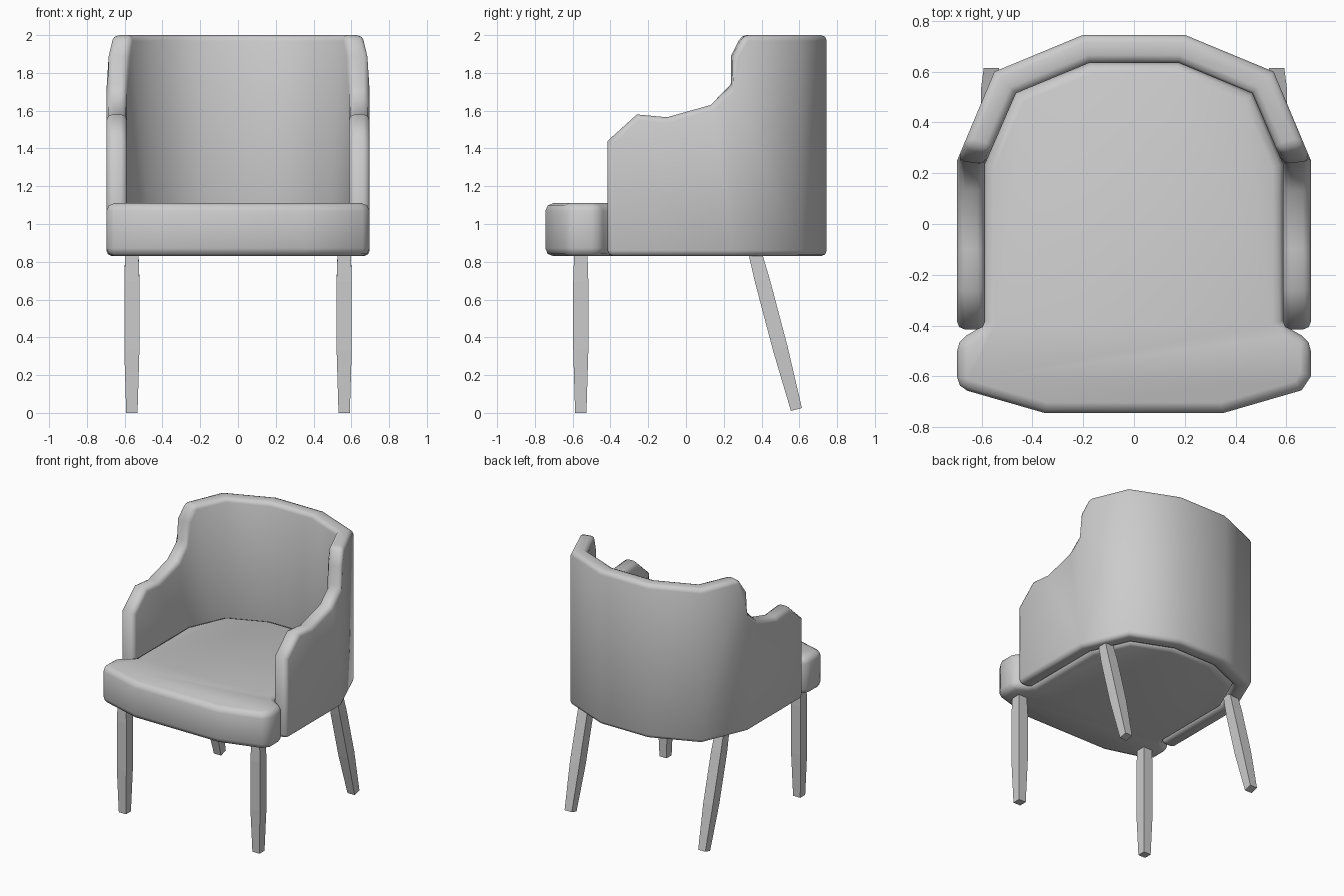
import bpy, bmesh, math
from mathutils import Vector, Matrix

if "Cube" in bpy.data.objects:
    bpy.data.objects.remove(bpy.data.objects["Cube"])


def add_object(name, verts, faces, bevel=0, mirror=False, smooth=True):
    mesh = bpy.data.meshes.new(name)
    mesh.from_pydata(verts, [], faces)
    bm = bmesh.new()
    bm.from_mesh(mesh)
    bmesh.ops.recalc_face_normals(bm, faces=bm.faces)
    bm.to_mesh(mesh)
    bm.free()
    ob = bpy.data.objects.new(name, mesh)
    bpy.context.collection.objects.link(ob)
    if mirror:
        ob.modifiers.new("Mirror", 'MIRROR')
    if bevel:
        b = ob.modifiers.new("Bevel", 'BEVEL')
        b.width, b.segments = bevel, 2
        b.limit_method, b.angle_limit = 'ANGLE', math.radians(55)
    bpy.ops.object.select_all(action='DESELECT')
    ob.select_set(True)
    bpy.context.view_layer.objects.active = ob
    bpy.ops.object.convert(target='MESH')
    if smooth:
        bpy.ops.object.shade_smooth_by_angle(angle=math.radians(50))
    return ob


# Wrap-around back and arms: half shell, mirrored in x
Z0 = 0.83
outer = [(.697, -.415), (.697, .25), (.55, .60), (.2, .745), (0, .745)]
inner = [(.587, -.415), (.587, .235), (.465, .515), (.175, .635), (0, .635)]
arm = [(-.415, 1.44), (-.26, 1.58), (-.10, 1.565), (.13, 1.63)]


def wall(path):
    bend, shoulder = Vector(path[1]), Vector(path[1]).lerp(Vector(path[2]), .18)
    pts = [(x, y, Z0) for x, y in path]
    pts += [(path[0][0], y, z) for y, z in arm]
    pts += [(*bend, 1.74), (*bend, 1.89), (*shoulder, 2)]
    pts += [(x, y, 2) for x, y in path[2:]]
    return pts


verts = wall(outer) + wall(inner)
n = len(verts) // 2
panels = [(0, 1, 9, 8, 7, 6, 5), (1, 2, 12, 11, 10, 9), (2, 3, 13, 12), (3, 4, 14, 13)]
faces = panels + [tuple(i + n for i in p) for p in panels]
border = [4, 3, 2, 1, 0] + list(range(5, n))
faces += [(a, b, b + n, a + n) for a, b in zip(border, border[1:])]
add_object("back_and_arms", verts, faces, bevel=.03, mirror=True)

# T-shaped seat cushion
right = [(.35, -.745), (.66, -.655), (.697, -.60), (.697, -.46), (.61, -.41),
         (.587, -.38), (.587, .235), (.465, .515), (.175, .635)]
left = [(-x, y) for x, y in right if (x, y) not in ((.66, -.655), (.697, -.60))]
left.insert(1, (-.697, -.645))
outline = right + left[::-1]
m = len(outline)
verts = [(x, y, z) for z in (Z0, 1.11) for x, y in outline]
faces = [tuple(range(m)), tuple(range(m, 2 * m))]
faces += [(i, (i + 1) % m, (i + 1) % m + m, i + m) for i in range(m)]
add_object("seat", verts, faces, bevel=.042)


# Tapered square legs, hung from the seat underside
def leg(name, top, tilt, length):
    rings = [(.02, .035), (-.16 * length, .04), (-.6 * length, .04), (-length, .03)]
    mat = Matrix.Translation(top) @ Matrix.Rotation(tilt, 4, 'X')
    v = [mat @ Vector((a * r, b * r, z)) for z, r in rings
         for a, b in ((-1, -1), (1, -1), (1, 1), (-1, 1))]
    f = [(0, 1, 2, 3), (12, 13, 14, 15)]
    f += [(k * 4 + i, k * 4 + (i + 1) % 4, k * 4 + 4 + (i + 1) % 4, k * 4 + 4 + i)
          for k in range(3) for i in range(4)]
    add_object(name, v, f, smooth=False)


for side, s in (("left", -1), ("right", 1)):
    leg("front_leg_" + side, (s * .562, -.557, Z0), 0, .83)
    leg("back_leg_" + side, (s * .562, .37, Z0), math.radians(14.8), .84)
